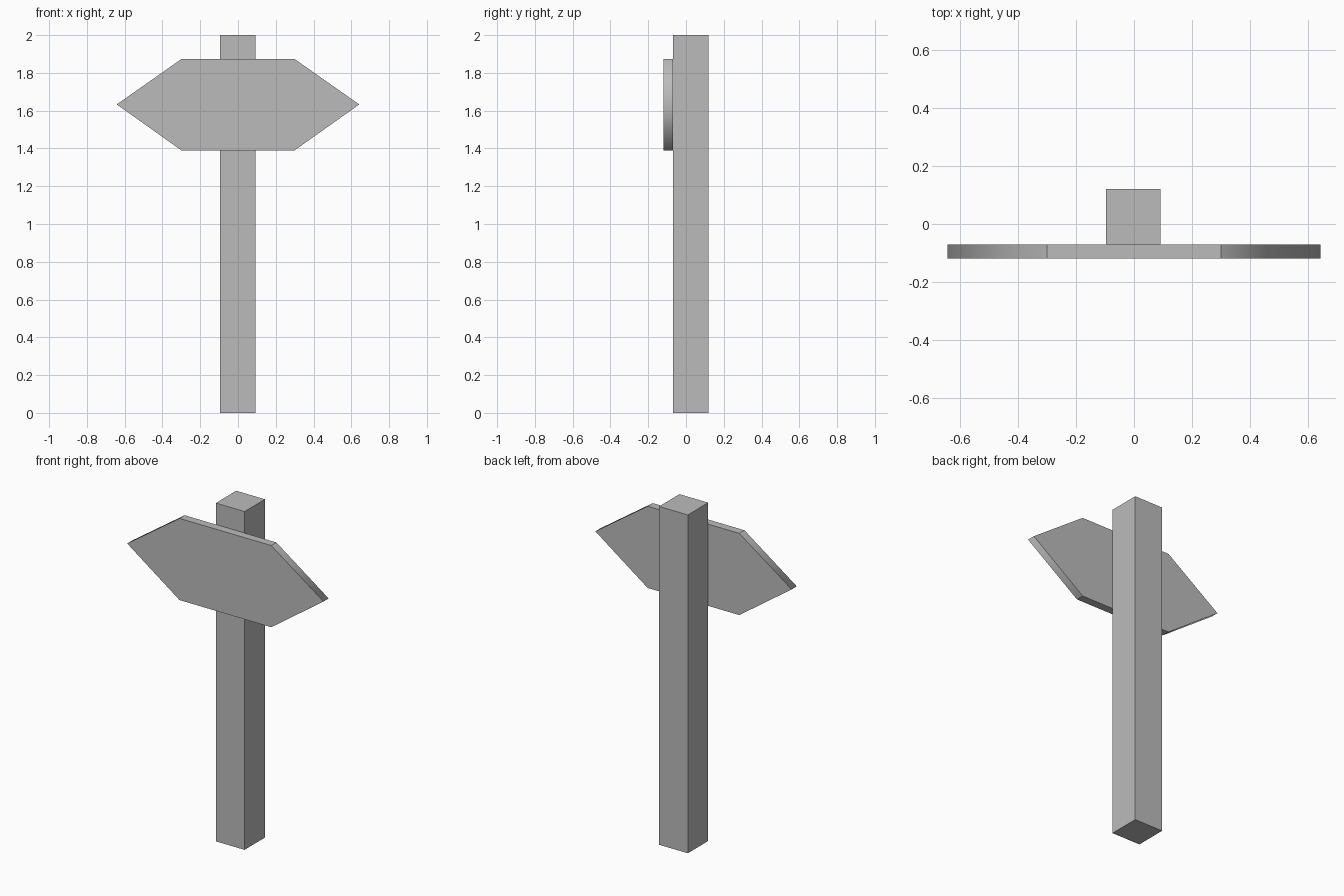
import bpy
import bmesh

cube = bpy.data.objects.get("Cube")
if cube:
    bpy.data.objects.remove(cube, do_unlink=True)

grey = bpy.data.materials.new("plain_grey")
grey.use_nodes = True
colour = (0.5, 0.5, 0.5, 1)
grey.diffuse_color = colour
grey.node_tree.nodes["Principled BSDF"].inputs["Base Color"].default_value = colour


def extrude_outline(name, outline, y_front, y_back):
    """Make a solid from an x-z outline, extruded along y."""
    bm = bmesh.new()
    face = bm.faces.new([bm.verts.new((x, y_front, z)) for x, z in outline])
    result = bmesh.ops.extrude_face_region(bm, geom=[face])
    moved = [v for v in result["geom"] if isinstance(v, bmesh.types.BMVert)]
    bmesh.ops.translate(bm, verts=moved, vec=(0, y_back - y_front, 0))
    bmesh.ops.recalc_face_normals(bm, faces=bm.faces)
    mesh = bpy.data.meshes.new(name)
    bm.to_mesh(mesh)
    bm.free()
    mesh.materials.append(grey)
    obj = bpy.data.objects.new(name, mesh)
    bpy.context.collection.objects.link(obj)
    return obj


# Square upright post
left, right, top = -0.096, 0.092, 2.0
extrude_outline("post", [(left, 0), (right, 0), (right, top), (left, top)], -0.07, 0.12)

# Sign board pointed at both ends
tip, shoulder = 0.642, 0.3
low, middle, high = 1.39, 1.633, 1.873
board = extrude_outline(
    "sign_board",
    [(-tip, middle), (-shoulder, low), (shoulder, low),
     (tip, middle), (shoulder, high), (-shoulder, high)],
    -0.118, -0.07)

# Soft shading across the two tips, every other edge sharp
mesh = board.data
mesh.shade_smooth()
for edge in mesh.edges:
    a, b = (mesh.vertices[i].co for i in edge.vertices)
    edge.use_edge_sharp = min(abs(a.x), abs(b.x)) < tip - 0.01
    if abs(a.y - b.y) < 0.01:
        edge.use_edge_sharp = True
